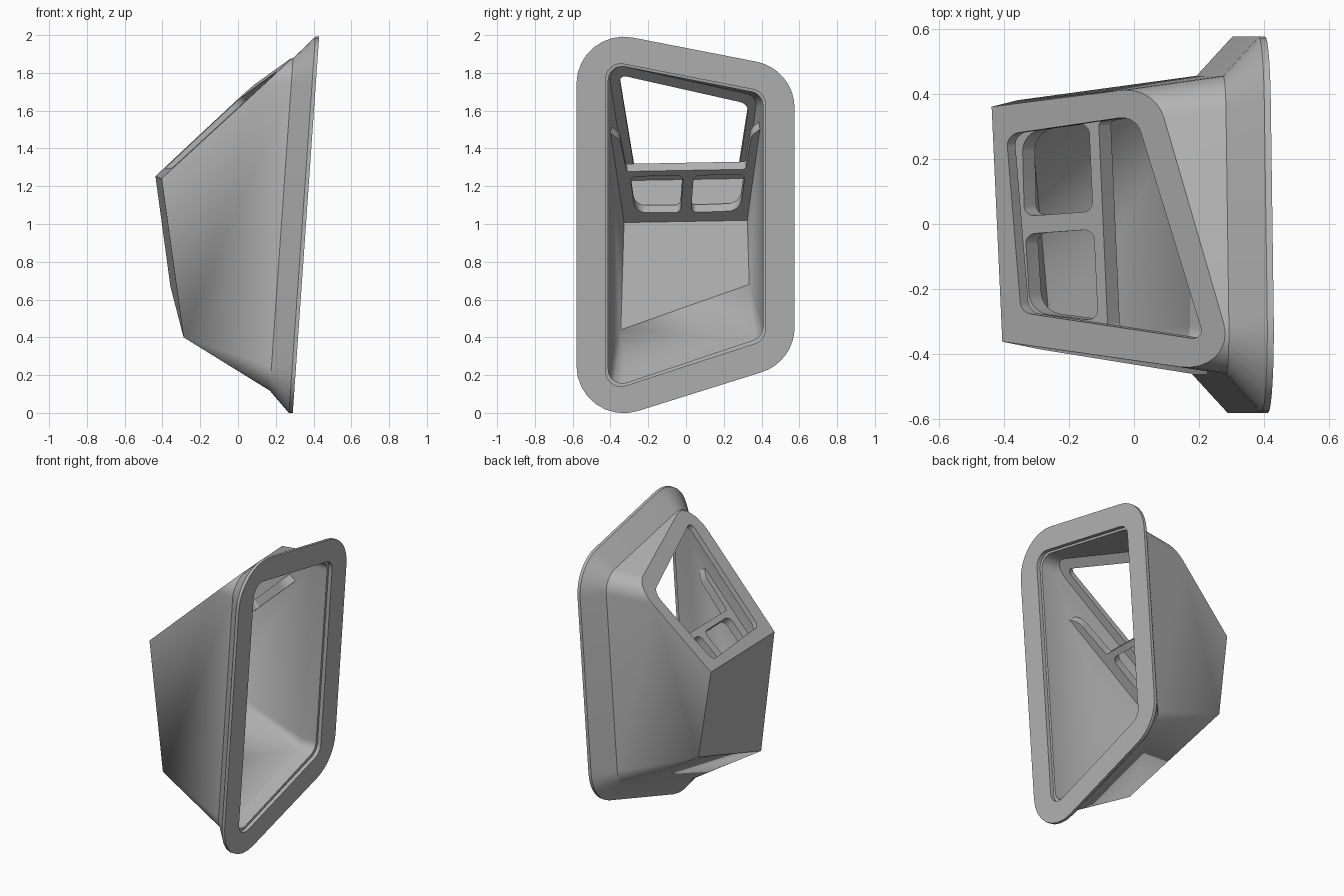
import bpy, bmesh, math
from mathutils import Vector

cube = bpy.data.objects.get("Cube")
if cube:
    bpy.data.objects.remove(cube, do_unlink=True)

grey = bpy.data.materials.new("plain_grey")
grey.use_nodes = True
grey.diffuse_color = (0.45, 0.45, 0.45, 1)
grey.node_tree.nodes["Principled BSDF"].inputs["Base Color"].default_value = (0.45, 0.45, 0.45, 1)

SLOPE = Vector((-0.927, -0.06, 1))   # direction the slanted top faces
NORMAL = SLOPE.normalized()
TOP = 1.637                          # height of the slanted top at the centre


def round_poly(corners, radii, steps=8):
    """Polygon with filleted corners, always the same number of points."""
    out = []
    n = len(corners)
    for i in range(n):
        p = Vector(corners[i])
        a = (Vector(corners[i - 1]) - p).normalized()
        b = (Vector(corners[(i + 1) % n]) - p).normalized()
        half = a.angle(b) / 2
        r = radii[i]
        centre = p + (a + b).normalized() * (r / math.sin(half))
        start = p + a * (r / math.tan(half)) - centre
        end = p + b * (r / math.tan(half)) - centre
        sweep = math.pi - 2 * half
        for k in range(steps + 1):
            t = k / steps
            if r == 0:
                out.append(p.copy())
            else:
                out.append(centre + (start * math.sin((1 - t) * sweep)
                                     + end * math.sin(t * sweep)) / math.sin(sweep))
    return out


def flange_x(offset):
    return lambda y, z: 0.29 + 0.07 * z + offset


def back_x(offset):
    return lambda y, z: -0.25 - 0.043 * y - 0.137 * z + offset


def ring(corners, radii, plane):
    return [Vector((plane(p.x, p.y), p.x, p.y)) for p in round_poly(corners, radii)]


def slice_off(bm, drop, keep_below=True):
    """Trim by a plane parallel to the slanted top and close the cut."""
    bmesh.ops.bisect_plane(bm, geom=bm.verts[:] + bm.edges[:] + bm.faces[:], dist=1e-6,
                           plane_co=(0, 0, TOP - drop), plane_no=NORMAL,
                           clear_outer=keep_below, clear_inner=not keep_below)
    bmesh.ops.holes_fill(bm, edges=[e for e in bm.edges if e.is_boundary], sides=0)


def solid(name, rings, slices=()):
    """Closed loft through the rings, trimmed by slanted slices."""
    bm = bmesh.new()
    loops = [[bm.verts.new(p) for p in r] for r in rings]
    n = len(loops[0])
    for a, b in zip(loops, loops[1:]):
        for i in range(n):
            j = (i + 1) % n
            bm.faces.new((a[i], a[j], b[j], b[i]))
    bm.faces.new(loops[0])
    bm.faces.new(loops[-1][::-1])
    bmesh.ops.remove_doubles(bm, verts=bm.verts, dist=1e-5)
    for drop, below in slices:
        slice_off(bm, drop, below)
    bmesh.ops.recalc_face_normals(bm, faces=bm.faces)
    mesh = bpy.data.meshes.new(name)
    bm.to_mesh(mesh)
    bm.free()
    mesh.materials.append(grey)
    obj = bpy.data.objects.new(name, mesh)
    bpy.context.collection.objects.link(obj)
    return obj


def slanted_prism(corners, radii, drop, half):
    """Cutter standing square to the slanted top."""
    base = [Vector((p.x, p.y, TOP - drop + 0.927 * p.x + 0.06 * p.y))
            for p in round_poly(corners, radii)]
    return solid("cutter", [[p + NORMAL * s * half for p in base] for s in (-1, 1)])


def activate(obj):
    bpy.ops.object.select_all(action='DESELECT')
    obj.select_set(True)
    bpy.context.view_layer.objects.active = obj


def cut(obj, cutter):
    cutter.hide_render = True
    mod = obj.modifiers.new("cut", 'BOOLEAN')
    mod.operation = 'DIFFERENCE'
    mod.solver = 'EXACT'
    mod.object = cutter
    activate(obj)
    bpy.ops.object.modifier_apply(modifier=mod.name)
    bpy.data.objects.remove(cutter, do_unlink=True)


# Outlines in (y, z): top front, top back, bottom back, bottom front
flange = ([(-0.58, 2.045), (0.575, 1.82), (0.575, 0.27), (-0.58, -0.092)], [0.25] * 4)
neck = ([(-0.46, 1.905), (0.455, 1.73), (0.455, 0.36), (-0.46, 0.07)], [0.13] * 4)
rear = ([(-0.345, 1.82), (0.345, 1.70), (0.38, 0.67), (-0.385, 0.40)], [0.1, 0.1, 0, 0])
mouth = ([(-0.425, 1.865), (0.42, 1.70), (0.42, 0.385), (-0.425, 0.11)], [0.08] * 4)
step = ([(-0.412, 1.85), (0.407, 1.688), (0.407, 0.402), (-0.412, 0.128)], [0.075] * 4)
inner_rear = ([(-0.305, 1.77), (0.305, 1.65), (0.335, 0.68), (-0.345, 0.44)], [0.06, 0.06, 0, 0])


def cavity(name, slices):
    return solid(name, [ring(*mouth, flange_x(0.05)), ring(*mouth, flange_x(-0.025)),
                        ring(*step, flange_x(-0.027)), ring(*step, flange_x(-0.13)),
                        ring(*inner_rear, back_x(0.04))], slices)


# Hollow housing with flange, sloped collar and slanted lid
housing = solid("housing", [ring(*flange, flange_x(0)), ring(*flange, flange_x(-0.02)),
                            ring(*neck, flange_x(-0.13)), ring(*rear, back_x(0))],
                [(0, True)])
cut(housing, cavity("cutter", [(0.05, True)]))

# Window in the slanted lid
cut(housing, slanted_prism([(-0.392, 0.275), (0.005, 0.333), (0.217, -0.357), (-0.347, -0.272)],
                           [0.04, 0.06, 0.025, 0.04], 0, 0.06))

# Recessed web below the lid, with two pockets and one large opening
web = cavity("inner_web", [(0.225, True), (0.30, False)])
holes = [
    ([(-0.325, 0.285), (-0.12, 0.312), (-0.108, 0.04), (-0.318, 0.025)], [0.07, 0.03, 0.03, 0.03]),
    ([(-0.315, -0.03), (-0.105, -0.015), (-0.092, -0.297), (-0.30, -0.27)], [0.03, 0.03, 0.03, 0.07]),
    ([(-0.09, 0.315), (0.10, 0.345), (0.18, 0.45), (0.6, 0.5),
      (0.6, -0.5), (0.20, -0.45), (0.12, -0.35), (-0.062, -0.315)],
     [0.015, 0.06, 0, 0, 0, 0, 0.06, 0.015]),
]
for corners, radii in holes:
    cut(web, slanted_prism(corners, radii, 0.2625, 0.06))

for obj in (housing, web):
    activate(obj)
    bpy.ops.object.shade_smooth_by_angle(angle=math.radians(25))
